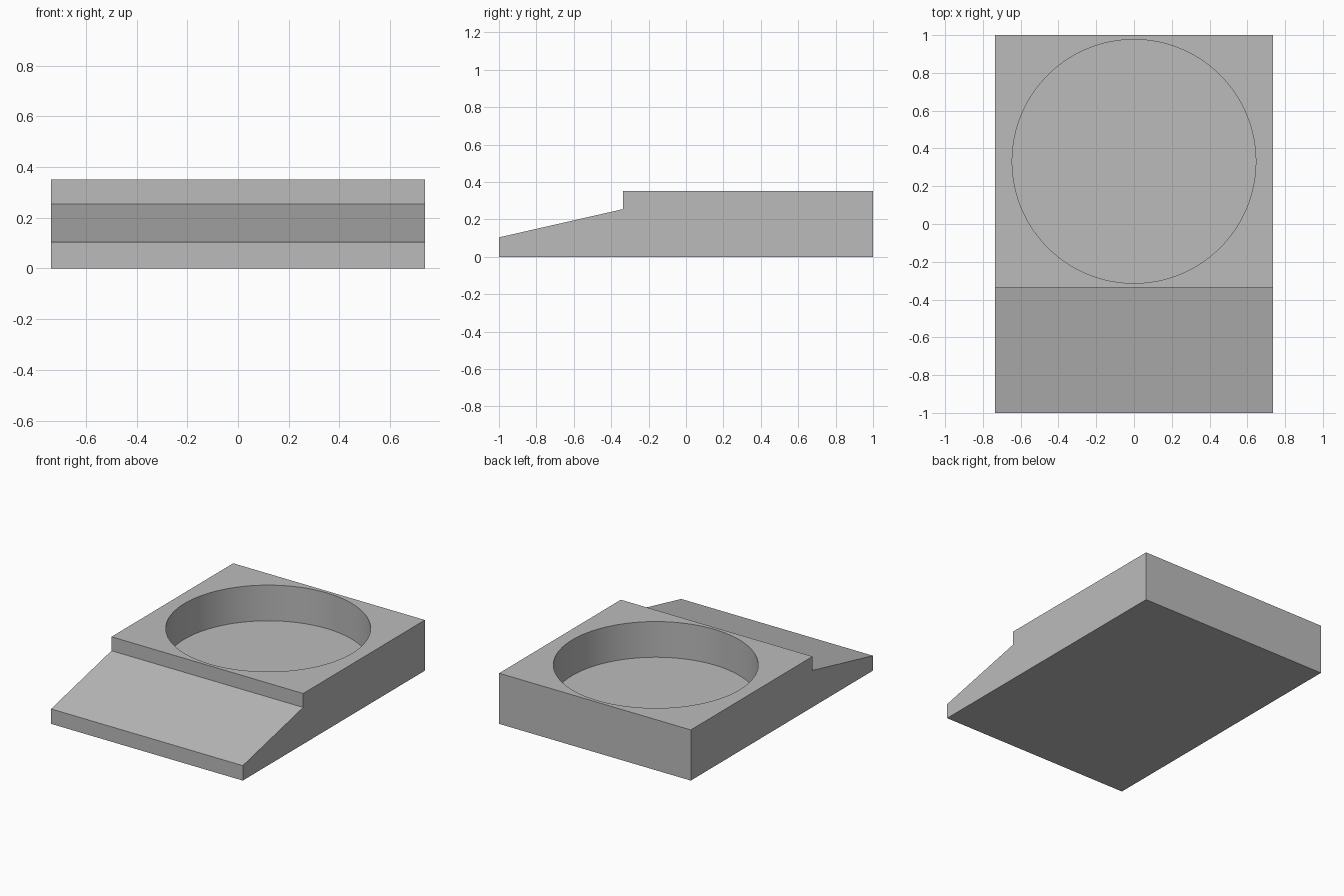
import bpy
import bmesh
import math

cube = bpy.data.objects.get("Cube")
if cube:
    bpy.data.objects.remove(cube, do_unlink=True)

HALF_WIDTH = 0.737
STEP_Y = -0.337
TOP = 0.352
FLOOR = 0.104

grey = bpy.data.materials.new("plain_grey")
grey.use_nodes = True
colour = (0.5, 0.5, 0.5, 1.0)
grey.diffuse_color = colour
grey.node_tree.nodes["Principled BSDF"].inputs["Base Color"].default_value = colour


def add_object(name, bm):
    bmesh.ops.recalc_face_normals(bm, faces=bm.faces)
    mesh = bpy.data.meshes.new(name)
    bm.to_mesh(mesh)
    bm.free()
    mesh.materials.append(grey)
    obj = bpy.data.objects.new(name, mesh)
    bpy.context.collection.objects.link(obj)
    return obj


# Wedge-fronted base: side profile extruded across the width
profile = [(-1, 0), (1, 0), (1, TOP), (STEP_Y, TOP), (STEP_Y, 0.255), (-1, 0.104)]
bm = bmesh.new()
side = bm.faces.new([bm.verts.new((-HALF_WIDTH, y, z)) for y, z in profile])
extruded = bmesh.ops.extrude_face_region(bm, geom=[side])
moved = [v for v in extruded["geom"] if isinstance(v, bmesh.types.BMVert)]
bmesh.ops.translate(bm, verts=moved, vec=(2 * HALF_WIDTH, 0, 0))
base = add_object("ramped_base", bm)

# Cutter for the round recess
bm = bmesh.new()
bmesh.ops.create_cone(bm, cap_ends=True, segments=128, radius1=0.645, radius2=0.645, depth=0.5)
bmesh.ops.translate(bm, verts=bm.verts, vec=(0, (1 + STEP_Y) / 2, FLOOR + 0.25))
cutter = add_object("recess_cutter", bm)
cutter.hide_render = True
cutter.hide_set(True)

# Cut the recess and keep its wall smooth
cut = base.modifiers.new("round_recess", "BOOLEAN")
cut.operation = "DIFFERENCE"
cut.solver = "EXACT"
cut.object = cutter
bpy.context.view_layer.objects.active = base
base.select_set(True)
bpy.ops.object.modifier_apply(modifier=cut.name)
bpy.data.objects.remove(cutter, do_unlink=True)
bpy.ops.object.shade_smooth_by_angle(angle=math.radians(30))
